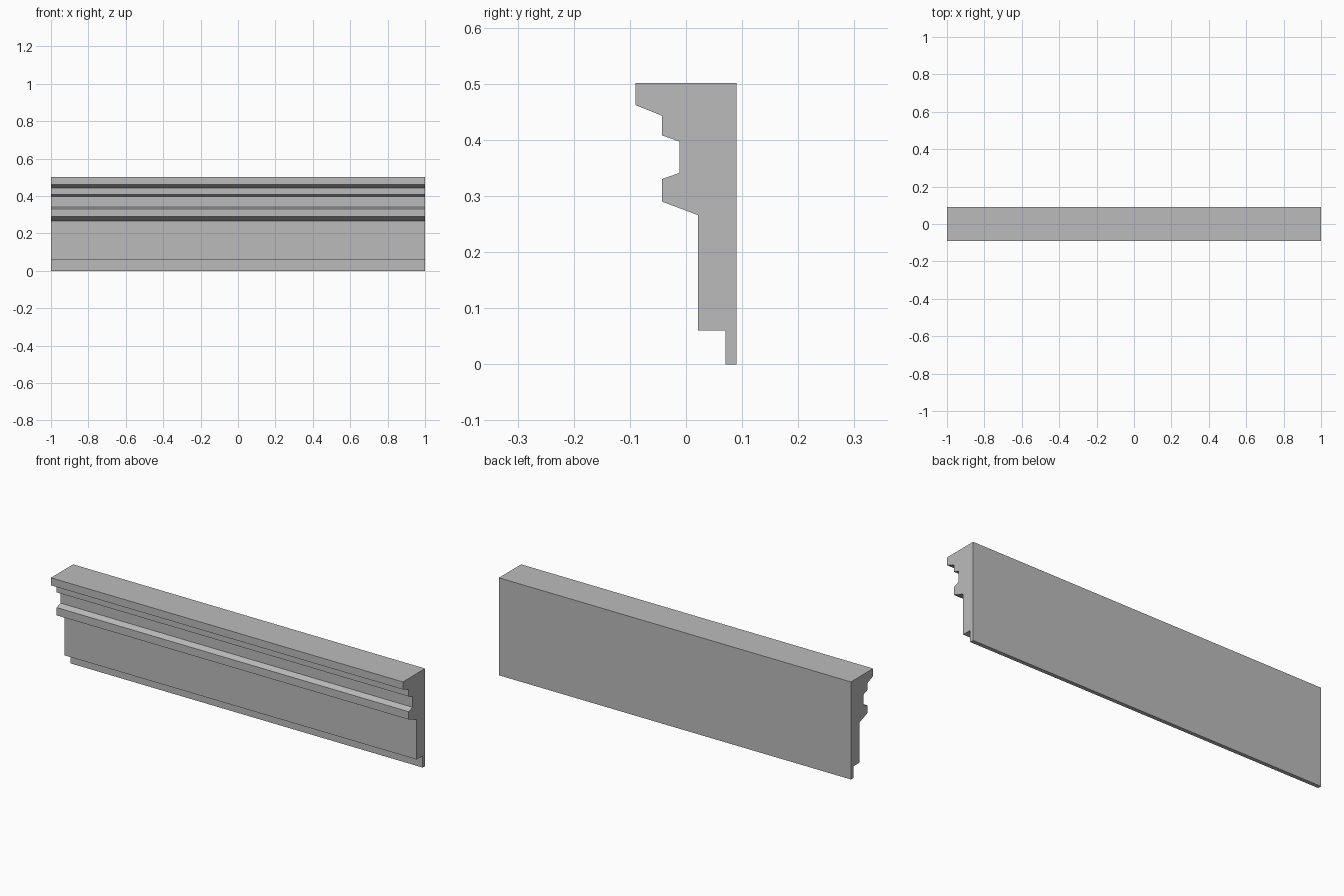
import bpy
import bmesh

cube = bpy.data.objects.get("Cube")
if cube:
    bpy.data.objects.remove(cube, do_unlink=True)

# Plain grey stone
stone = bpy.data.materials.new("grey_stone")
stone.use_nodes = True
grey = (0.5, 0.5, 0.5, 1)
stone.diffuse_color = grey
stone.node_tree.nodes["Principled BSDF"].inputs["Base Color"].default_value = grey

# Moulding cross-section as (y, z), from the back foot round the front to the top
profile = [
    (0.09, 0), (0.07, 0), (0.07, 0.06), (0.021, 0.06),
    (0.021, 0.266), (-0.043, 0.29), (-0.043, 0.33), (-0.012, 0.341),
    (-0.012, 0.397), (-0.043, 0.408), (-0.043, 0.443), (-0.09, 0.462),
    (-0.09, 0.501), (0.09, 0.501),
]

# Extrude the section along the full length
bm = bmesh.new()
end = bm.faces.new([bm.verts.new((-1, y, z)) for y, z in profile])
result = bmesh.ops.extrude_face_region(bm, geom=[end], use_keep_orig=True)
moved = [v for v in result["geom"] if isinstance(v, bmesh.types.BMVert)]
bmesh.ops.translate(bm, verts=moved, vec=(2, 0, 0))
bmesh.ops.recalc_face_normals(bm, faces=bm.faces)

mesh = bpy.data.meshes.new("cornice_moulding")
bm.to_mesh(mesh)
bm.free()
mesh.materials.append(stone)
cornice = bpy.data.objects.new("cornice_moulding", mesh)
bpy.context.collection.objects.link(cornice)
